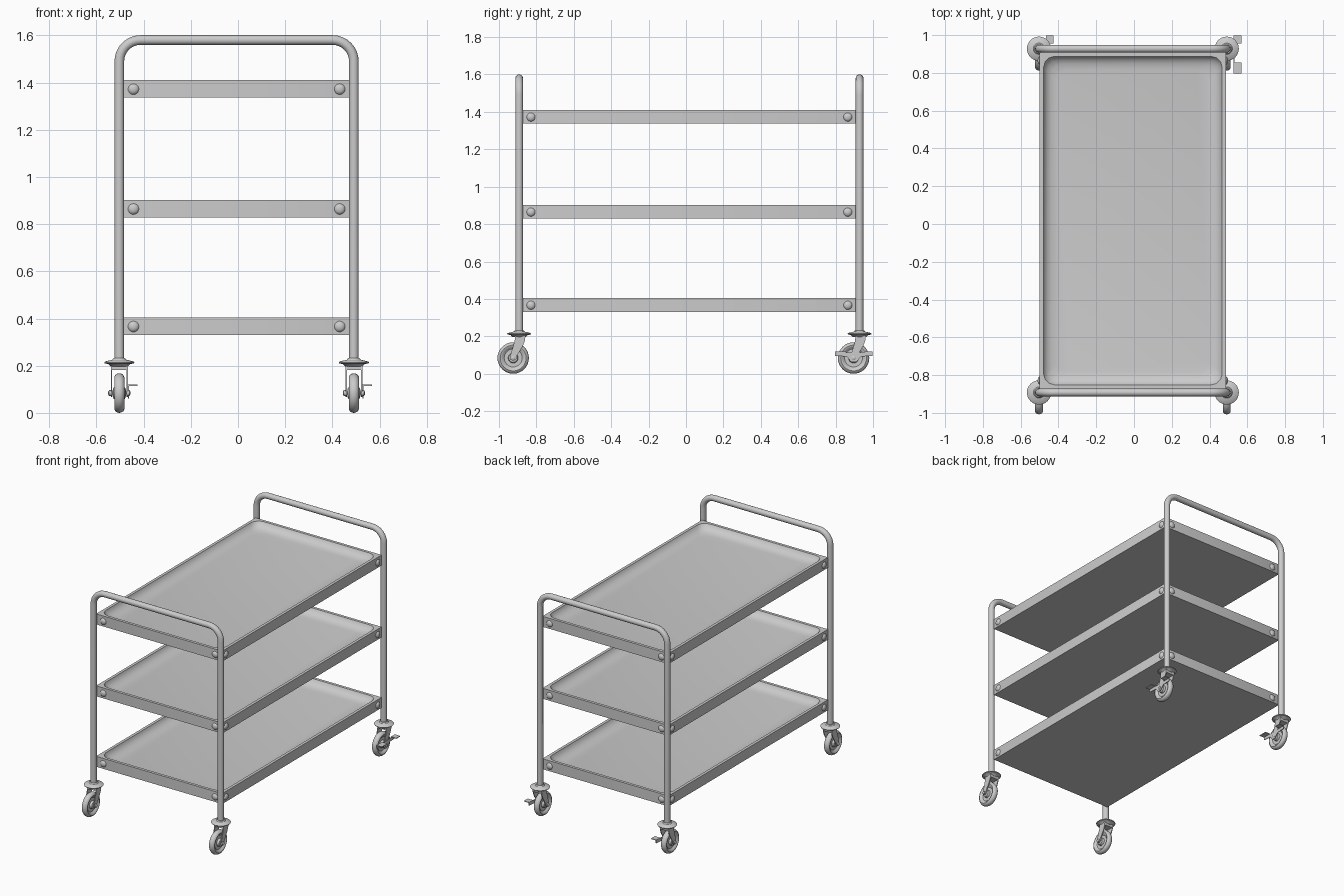
import bpy, bmesh, math
from mathutils import Matrix, Vector

cube = bpy.data.objects.get("Cube")
if cube:
    bpy.data.objects.remove(cube, do_unlink=True)

steel = bpy.data.materials.new("brushed_steel")
steel.use_nodes = True
STEEL = (0.6, 0.6, 0.6, 1)
steel.diffuse_color = STEEL
steel.node_tree.nodes["Principled BSDF"].inputs["Base Color"].default_value = STEEL

# Overall layout: middle of the frame, half spacing of legs
CX, CY, HX, HY = -0.006, 0.018, 0.497, 0.91
TUBE, TOP, BEND = 0.0205, 1.58, 0.09


def finish(name, bm, matrix=Matrix()):
    bmesh.ops.remove_doubles(bm, verts=bm.verts, dist=1e-5)
    bmesh.ops.recalc_face_normals(bm, faces=bm.faces)
    mesh = bpy.data.meshes.new(name)
    bm.to_mesh(mesh)
    bm.free()
    mesh.materials.append(steel)
    obj = bpy.data.objects.new(name, mesh)
    bpy.context.collection.objects.link(obj)
    obj.matrix_world = matrix
    bpy.ops.object.select_all(action='DESELECT')
    obj.select_set(True)
    bpy.context.view_layer.objects.active = obj
    bpy.ops.object.shade_smooth_by_angle(angle=math.radians(35))
    return obj


def bridge(bm, rings, closed=True):
    for a, b in zip(rings, rings[1:]):
        n = len(a)
        for i in range(n):
            j = (i + 1) % n
            bm.faces.new((a[i], a[j], b[j], b[i]))


def lathe(name, profile, matrix, steps=32):
    """Turn a (radius, height) profile around local z."""
    bm = bmesh.new()
    verts = [bm.verts.new((r, 0, h)) for r, h in profile]
    edges = [bm.edges.new(p) for p in zip(verts, verts[1:])]
    bmesh.ops.spin(bm, geom=verts + edges, axis=(0, 0, 1), cent=(0, 0, 0),
                   angle=math.tau, steps=steps)
    return finish(name, bm, matrix)


def plate(name, outline, x0, x1, origin):
    """Extrude a (y, z) outline between two x positions."""
    bm = bmesh.new()
    rings = [[bm.verts.new((x, y, z)) for y, z in outline] for x in (x0, x1)]
    bridge(bm, rings)
    for ring in rings:
        bm.faces.new(ring)
    return finish(name, bm, Matrix.Translation(origin))


def facing(direction, location):
    turn = Vector(direction).to_track_quat('Z', 'Y').to_matrix().to_4x4()
    return Matrix.Translation(location) @ turn


# Bent tube frames
def tube_frame(name, y):
    path = [(-HX, 0.215), (-HX, TOP - BEND)]
    for i in range(1, 9):
        a = math.pi - i * math.pi / 16
        path.append((BEND - HX + BEND * math.cos(a), TOP - BEND + BEND * math.sin(a)))
    path += [(-x, z) for x, z in reversed(path)]
    bm = bmesh.new()
    rings = []
    for i, (x, z) in enumerate(path):
        p, q = path[max(i - 1, 0)], path[min(i + 1, len(path) - 1)]
        t = Vector((q[0] - p[0], 0, q[1] - p[1])).normalized()
        side = Vector((-t.z, 0, t.x))
        rings.append([bm.verts.new(Vector((x, 0, z)) + TUBE * (
            side * math.cos(a) + Vector((0, 1, 0)) * math.sin(a)))
            for a in (k * math.tau / 20 for k in range(20))])
    bridge(bm, rings)
    bm.faces.new(rings[0])
    bm.faces.new(rings[-1])
    finish(name, bm, Matrix.Translation((CX, y, 0)))


tube_frame("front_frame", CY - HY)
tube_frame("back_frame", CY + HY)

# Shelves with a rounded basin pressed into the top
SX, SY, SH = 0.493, 0.89, 0.074


def corner_loop(bm, inset, radius, z, seg=3):
    loop = []
    for k, (sx, sy) in enumerate([(1, 1), (-1, 1), (-1, -1), (1, -1)]):
        for i in range(seg + 1):
            a = (k + i / seg) * math.pi / 2
            loop.append(bm.verts.new((sx * (SX - inset - radius) + radius * math.cos(a),
                                      sy * (SY - inset - radius) + radius * math.sin(a), z)))
    return loop


BASIN = [(0.02, 0), (0.026, 0.014), (0.04, 0.029), (0.06, 0.039), (0.09, 0.044)]
BOLT = [(0, 0.011), (0.008, 0.0105), (0.015, 0.008), (0.02, 0.004), (0.023, 0), (0.023, -0.004)]
for level, base in (("lower", 0.331), ("middle", 0.829), ("upper", 1.337)):
    bm = bmesh.new()
    rings = [corner_loop(bm, 0, 0.002, 0), corner_loop(bm, 0, 0.002, SH)]
    rings += [corner_loop(bm, inset, 0.06, SH - depth) for inset, depth in BASIN]
    bridge(bm, rings)
    bm.faces.new(rings[0])
    bm.faces.new(rings[-1])
    finish(level + "_shelf", bm, Matrix.Translation((CX, CY, base)))
    # Dome bolts at each end of every shelf side
    for s in (-1, 1):
        for t in (-1, 1):
            z = base + SH / 2 - 0.002
            lathe(level + "_end_bolt", BOLT,
                  facing((0, s, 0), (CX + t * 0.437, CY + s * SY, z)), 20)
            lathe(level + "_side_bolt", BOLT,
                  facing((s, 0, 0), (CX + s * SX, CY + t * 0.847, z)), 20)

# Castors, all trailing towards the front
WHEEL_Z, TRAIL = 0.084, -0.032
TYRE = [(0.055, 0.013), (0.061, 0.019), (0.069, 0.021), (0.077, 0.017), (0.082, 0.009), (0.084, 0)]
TYRE = TYRE + [(r, -h) for r, h in reversed(TYRE[:-1])]
RIM_HALF = [(0, 0.028), (0.013, 0.028), (0.024, 0.024), (0.027, 0.008), (0.048, 0.008), (0.056, 0.014)]
RIM = RIM_HALF + [(r, -h) for r, h in reversed(RIM_HALF)]
FLANGE = [(0, 0.232), (0.024, 0.232), (0.03, 0.225), (0.06, 0.218), (0.064, 0.214),
          (0.062, 0.21), (0.045, 0.206), (0.036, 0.196), (0, 0.196)]
AXLE = [(0, 0.047), (0.006, 0.047), (0.012, 0.043), (0.012, 0.034),
        (0.007, 0.034), (0.007, -0.034), (0.012, -0.034), (0.012, -0.043), (0.006, -0.047), (0, -0.047)]
FORK = [(0.034, 0.205), (0.03, 0.175), (0.018, 0.145), (-0.01, 0.1), (-0.016, 0.078),
        (-0.03, 0.068), (-0.046, 0.075), (-0.048, 0.095), (-0.036, 0.135), (-0.024, 0.175), (-0.022, 0.205)]
BRIDGE = [(0.034, 0.2), (0.03, 0.182), (-0.022, 0.182), (-0.022, 0.2)]
# Rocking brake lever, relative to the wheel centre
LEVER = [(-0.1, 0.036), (-0.1, 0.012), (-0.035, 0.008), (-0.014, -0.022), (0.014, -0.022),
         (0.04, 0.008), (0.102, 0.012), (0.102, 0.036), (0.03, 0.03), (-0.03, 0.03)]


def castor(name, x, y, brake):
    at = Vector((x, y, 0))
    hub = Vector((x, y + TRAIL, WHEEL_Z))
    lathe(name + "_swivel_flange", FLANGE, Matrix.Translation(at))
    lathe(name + "_tyre", TYRE, facing((1, 0, 0), hub))
    lathe(name + "_rim", RIM, facing((1, 0, 0), hub))
    lathe(name + "_axle", AXLE, facing((1, 0, 0), hub), 12)
    plate(name + "_fork_bridge", BRIDGE, -0.036, 0.036, at)
    for side in (-1, 1):
        plate(name + "_fork_arm", FORK, side * 0.03, side * 0.036, at)
    if brake:
        plate(name + "_brake_lever", LEVER, 0.036, 0.041, hub)
        for part, y0, y1 in (("front", -0.1, -0.04), ("back", 0.06, 0.102)):
            pad = [(y0, 0.031), (y1, 0.031), (y1, 0.036), (y0, 0.036)]
            plate(name + "_brake_pedal_" + part, pad, 0.036, 0.077, hub)


for side, sx in (("left", 1), ("right", -1)):
    castor("front_" + side + "_castor", CX + sx * HX, CY - HY, False)
    castor("back_" + side + "_castor", CX + sx * HX, CY + HY, True)
